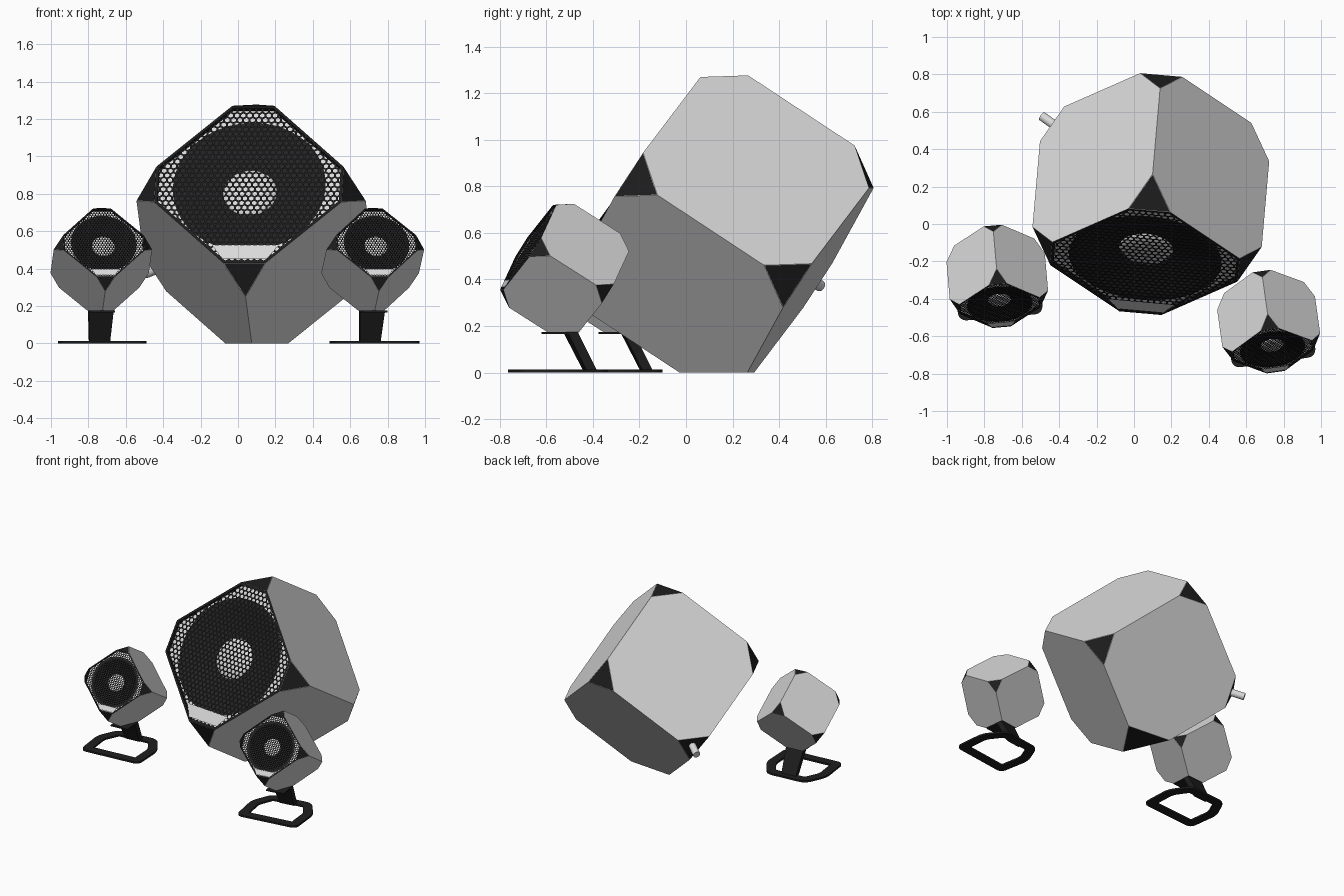
import bpy, bmesh
from math import radians, sqrt, sin, cos, pi
from mathutils import Matrix, Vector

if "Cube" in bpy.data.objects:
    bpy.data.objects.remove(bpy.data.objects["Cube"])


def material(name, value):
    m = bpy.data.materials.new(name)
    m.use_nodes = True
    color = (value, value, value, 1)
    m.diffuse_color = color
    bsdf = m.node_tree.nodes["Principled BSDF"]
    bsdf.inputs["Base Color"].default_value = color
    bsdf.inputs["Roughness"].default_value = 0.7
    return m


LIGHT = material("light grey shell", 0.7)
BLACK = material("black plastic", 0.013)
CONE = material("dark cone", 0.018)

EDGE = 0.87           # cube edge of the large speaker
HALF = EDGE / 2
CUT = 0.16            # corner cut measured along an edge
BAFFLE = 0.025        # baffle depth behind the front
CONE_R, CAP_R = 0.41, 0.145
DIAG = EDGE / sqrt(2)  # half diagonal of the front


def finish(bm, name, matrix, mats, smooth=False):
    me = bpy.data.meshes.new(name)
    bm.to_mesh(me)
    bm.free()
    for m in mats:
        me.materials.append(m)
    ob = bpy.data.objects.new(name, me)
    bpy.context.collection.objects.link(ob)
    ob.matrix_world = matrix
    if smooth:
        for p in me.polygons:
            p.use_smooth = True
    return ob


def slice_off(bm, co, no):
    geom = bm.verts[:] + bm.edges[:] + bm.faces[:]
    return bmesh.ops.bisect_plane(bm, geom=geom, plane_co=co, plane_no=no, clear_outer=True)["geom_cut"]


def cut_corner(bm, co, no):
    cut = slice_off(bm, co, no)
    edges = [e for e in cut if isinstance(e, bmesh.types.BMEdge)]
    return bmesh.ops.edgeloop_fill(bm, edges=edges, mat_nr=1)["faces"]


def cabinet(name, matrix, floor):
    # Cube with its front towards -y, standing on a corner of that front
    bm = bmesh.new()
    bmesh.ops.create_cube(bm, size=EDGE, matrix=Matrix.Rotation(radians(45), 4, 'Y'))
    corners = [v.co.copy() for v in bm.verts]
    lowest = min(corners, key=lambda c: (matrix @ c).z)
    for c in corners:
        if c != lowest:
            d = c.normalized()
            cut_corner(bm, d * (c.length - CUT / sqrt(3)), d)
    # Flat foot, level with the ground
    inv = matrix.inverted()
    foot = inv @ Vector((matrix.translation.x, matrix.translation.y, floor))
    cut_corner(bm, foot, (inv.to_3x3() @ Vector((0, 0, -1))).normalized())
    bmesh.ops.recalc_face_normals(bm, faces=bm.faces[:])
    # Thin light seam around each dark corner
    caps = [f for f in bm.faces if f.material_index == 1]
    for f in bmesh.ops.inset_individual(bm, faces=caps, thickness=0.005)["faces"]:
        f.material_index = 0
    # Black rim and recessed baffle with a round opening
    front = min(bm.faces, key=lambda f: f.normal.y - f.calc_area())
    front = [f for f in bm.faces if f.normal.y < -0.99][0]
    for f in bmesh.ops.inset_individual(bm, faces=[front], thickness=0.016)["faces"]:
        f.material_index = 1
    for f in bmesh.ops.inset_individual(bm, faces=[front], thickness=0.001, depth=-BAFFLE)["faces"]:
        f.material_index = 1
    border = list(front.edges)
    bmesh.ops.delete(bm, geom=[front], context='FACES_ONLY')
    place = Matrix.Translation((0, BAFFLE - HALF, 0)) @ Matrix.Rotation(pi / 2, 4, 'X')
    ring = bmesh.ops.create_circle(bm, segments=48, radius=CONE_R, matrix=place)["verts"]
    circle = list({e for v in ring for e in v.link_edges})
    bmesh.ops.triangle_fill(bm, edges=border + circle, use_beauty=True, normal=(0, -1, 0))
    finish(bm, name, matrix, [LIGHT, BLACK])


def lathe(name, matrix, profile, mat):
    # Profile points are (radius, depth behind the front)
    bm = bmesh.new()
    vs = [bm.verts.new((r, d - HALF, 0)) for r, d in profile]
    es = [bm.edges.new(p) for p in zip(vs, vs[1:])]
    bmesh.ops.spin(bm, geom=vs + es, cent=(0, 0, 0), axis=(0, 1, 0), angle=2 * pi, steps=48)
    bmesh.ops.remove_doubles(bm, verts=bm.verts[:], dist=0.0005)
    bmesh.ops.recalc_face_normals(bm, faces=bm.faces[:])
    if sum(f.normal.y for f in bm.faces) > 0:
        bmesh.ops.reverse_faces(bm, faces=bm.faces[:])
    finish(bm, name, matrix, [mat], True)


def grille(name, matrix):
    # Sheet of hexagonal cells, each with a hexagonal hole
    bm = bmesh.new()
    step, hole = 0.034, 0.0135
    n = int(DIAG / step) + 2
    angles = [radians(30 + 60 * k) for k in range(6)]
    y = 0.003 - HALF
    for row in range(-n, n + 1):
        for col in range(-n, n + 1):
            u = (col + 0.5 * (row % 2)) * step
            w = row * step * sqrt(3) / 2
            if abs(u) + abs(w) > DIAG + step:
                continue
            outer, inner = [[bm.verts.new((u + r * cos(a), y, w + r * sin(a))) for a in angles]
                            for r in (step / sqrt(3), hole)]
            for k in range(6):
                j = (k + 1) % 6
                bm.faces.new((outer[k], outer[j], inner[j], inner[k]))
    bmesh.ops.remove_doubles(bm, verts=bm.verts[:], dist=0.0005)
    # Trim to the eight-sided front
    for k in range(8):
        d = Vector((cos(k * pi / 4), 0, sin(k * pi / 4)))
        reach = (HALF if k % 2 else DIAG - CUT / sqrt(2)) - 0.015
        slice_off(bm, d * reach, d)
    if sum(f.normal.y for f in bm.faces) > 0:
        bmesh.ops.reverse_faces(bm, faces=bm.faces[:])
    finish(bm, name, matrix, [BLACK])


def name_strip(name, matrix):
    bm = bmesh.new()
    y = -HALF - 0.003
    bm.faces.new([bm.verts.new((x, y, z)) for x, z in
                  ((-0.12, -0.475), (0.12, -0.475), (0.18, -0.39), (-0.18, -0.39))])
    finish(bm, name, matrix, [LIGHT])


def speaker(label, x, y, z, yaw, tilt, size, floor):
    m = (Matrix.Translation((x, y, z)) @ Matrix.Rotation(radians(yaw), 4, 'Z')
         @ Matrix.Rotation(radians(tilt - 35.26), 4, 'X') @ Matrix.Scale(size, 4))
    cabinet(label + "_cabinet", m, floor)
    lathe(label + "_cone", m, [(CONE_R, BAFFLE), (0.38, 0.02), (0.35, 0.035), (CAP_R, 0.085)], CONE)
    dome = [(CAP_R * cos(a), 0.085 - 0.03 * sin(a)) for a in [k * pi / 12 for k in range(7)]]
    lathe(label + "_dust_cap", m, dome, LIGHT)
    grille(label + "_grille", m)
    name_strip(label + "_front_strip", m)
    return m


def prism(bm, lower, upper):
    # Closed solid between two matching outlines
    a, b = [[bm.verts.new(p) for p in loop] for loop in (lower, upper)]
    bm.faces.new(a[::-1])
    bm.faces.new(b)
    for i in range(len(a)):
        j = (i + 1) % len(a)
        bm.faces.new((a[i], a[j], b[j], b[i]))


def rect(w, y0, y1, z):
    return [(-w, y0, z), (w, y0, z), (w, y1, z), (-w, y1, z)]


def stand(label, x, y, yaw, floor):
    m = Matrix.Translation((x, y, 0)) @ Matrix.Rotation(radians(yaw), 4, 'Z')
    # Open base frame, narrower at the back, with rounded corners
    bm = bmesh.new()
    outline = [(-0.225, -0.22), (0.225, -0.22), (0.235, 0.02), (0.15, 0.17), (-0.15, 0.17), (-0.235, 0.02)]
    face = bm.faces.new([bm.verts.new((px, py, 0)) for px, py in outline])
    bmesh.ops.bevel(bm, geom=bm.verts[:], offset=0.04, segments=4, profile=0.5, affect='VERTICES')
    bm.faces.ensure_lookup_table()
    face = bm.faces[0]
    bmesh.ops.inset_individual(bm, faces=[face], thickness=0.065)
    bmesh.ops.delete(bm, geom=[face], context='FACES')
    up = bmesh.ops.extrude_face_region(bm, geom=bm.faces[:], use_keep_orig=True)["geom"]
    bmesh.ops.translate(bm, vec=(0, 0, 0.013), verts=[v for v in up if isinstance(v, bmesh.types.BMVert)])
    bmesh.ops.recalc_face_normals(bm, faces=bm.faces[:])
    finish(bm, label + "_stand_base", m, [BLACK])
    # Leaning leg and top plate
    bm = bmesh.new()
    prism(bm, rect(0.055, 0.09, 0.135, 0.005), rect(0.067, 0.005, 0.05, floor - 0.004))
    prism(bm, rect(0.067, -0.09, 0.05, floor - 0.009), rect(0.067, -0.09, 0.05, floor))
    finish(bm, label + "_stand_leg", m, [BLACK])


# Large speaker and the knob on its rear corner
big = speaker("large_speaker", 0.09, 0.16, 0.612, -5, 2, 1, 0)
bm = bmesh.new()
axis = Vector((-sqrt(2), 1, 0)).normalized()
spot = Matrix.Translation(axis * 0.70) @ axis.to_track_quat('Z', 'Y').to_matrix().to_4x4()
bmesh.ops.create_cone(bm, cap_ends=True, segments=20, radius1=0.025, radius2=0.025, depth=0.11, matrix=spot)
finish(bm, "rear_knob", big, [LIGHT])

# Two small speakers on stands
for label, x, y, yaw in (("right_speaker", -0.731, -0.28, 5), ("left_speaker", 0.72, -0.522, 8)):
    speaker(label, x, y, 0.439, yaw, 3, 0.429, 0.175)
    stand(label, x, y, yaw, 0.175)
